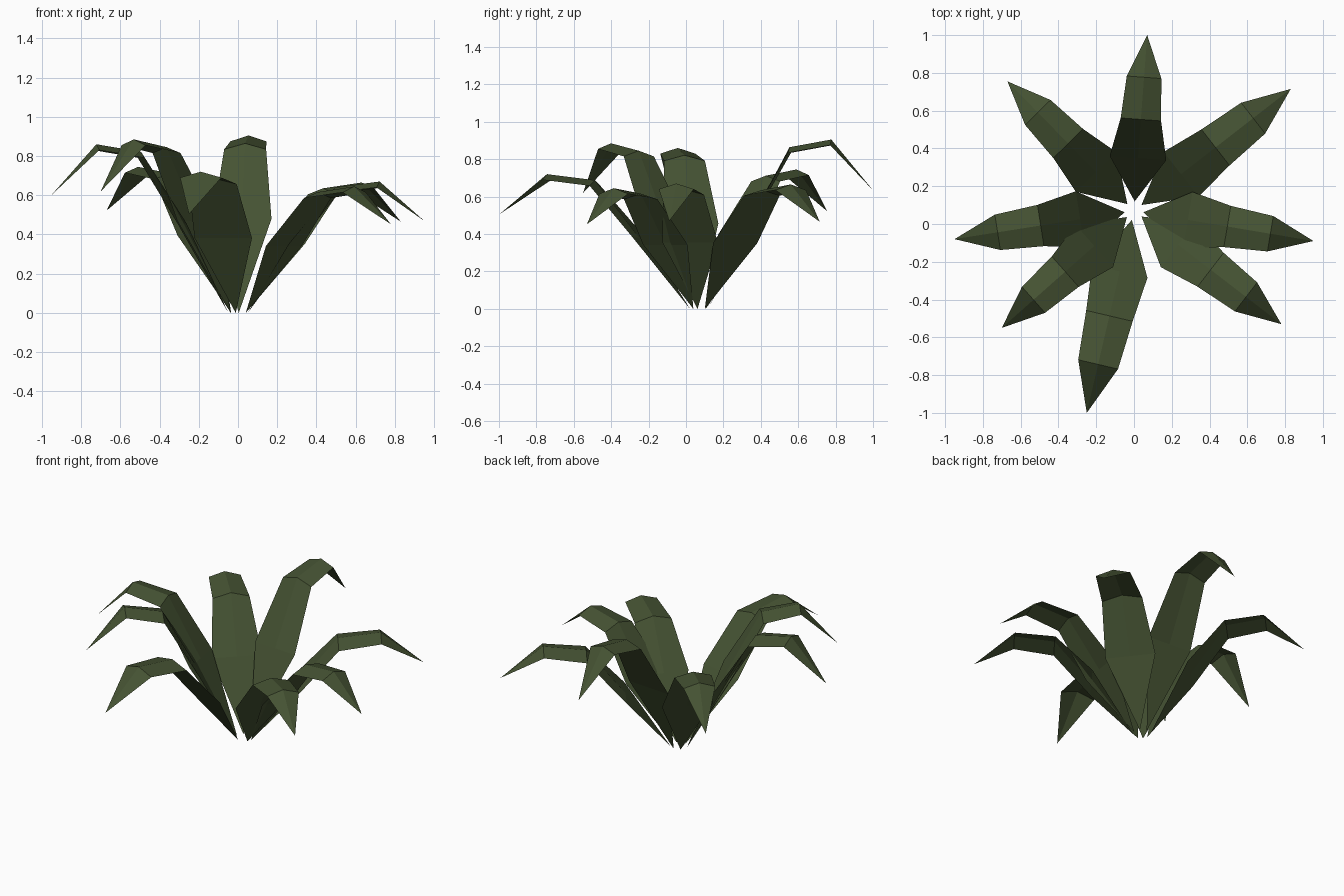
import bpy, bmesh
from mathutils import Vector

if "Cube" in bpy.data.objects:
    bpy.data.objects.remove(bpy.data.objects["Cube"])

green = bpy.data.materials.new("dark leaf green")
green.diffuse_color = (0.060, 0.086, 0.033, 1)
green.use_nodes = True
green.node_tree.nodes["Principled BSDF"].inputs["Base Color"].default_value = green.diffuse_color

CENTRE = Vector((0.0, 0.07, 0))

# leaf name: tip x, tip y, peak height
LEAVES = {
    "back": (0.07, 1.00, 0.905),
    "back_right": (0.83, 0.715, 0.665),
    "right": (0.95, -0.09, 0.67),
    "front_right": (0.78, -0.53, 0.645),
    "front": (-0.25, -1.00, 0.72),
    "front_left": (-0.70, -0.55, 0.885),
    "left": (-0.95, -0.08, 0.86),
    "back_left": (-0.67, 0.755, 0.745),
}


def leaf(name, tx, ty, peak):
    reach = Vector((tx, ty, 0)) - CENTRE
    length = reach.length
    d = reach.normalized()
    side = Vector((-d.y, d.x, 0))
    # rows: share of reach, width, height share, drop of edges below the midrib
    rows = [(0.30, 0.30, 0.53, 0.0),
            (0.52, 0.23 * length, 0.955, 0.03),
            (0.76, 0.197 * length, 1.0, 0.03)]
    bm = bmesh.new()
    base = bm.verts.new(CENTRE + d * 0.05)
    tip = bm.verts.new(CENTRE + reach + Vector((0, 0, 0.7 * peak)))
    ribs = []
    for t, w, h, drop in rows:
        mid = CENTRE + reach * t + Vector((0, 0, h * peak))
        low = Vector((0, 0, drop))
        ribs.append([bm.verts.new(p) for p in
                     (mid + side * w / 2 - low, mid, mid - side * w / 2 - low)])
    # pointed base, two-strip blade, pointed tip
    for j in range(2):
        bm.faces.new((base, ribs[0][j + 1], ribs[0][j]))
        for a, b in zip(ribs, ribs[1:]):
            bm.faces.new((a[j], a[j + 1], b[j + 1], b[j]))
        bm.faces.new((ribs[-1][j], ribs[-1][j + 1], tip))
    me = bpy.data.meshes.new(name)
    bm.to_mesh(me)
    bm.free()
    me.materials.append(green)
    bpy.context.collection.objects.link(bpy.data.objects.new(name, me))


for name, spec in LEAVES.items():
    leaf(name + "_leaf", *spec)
